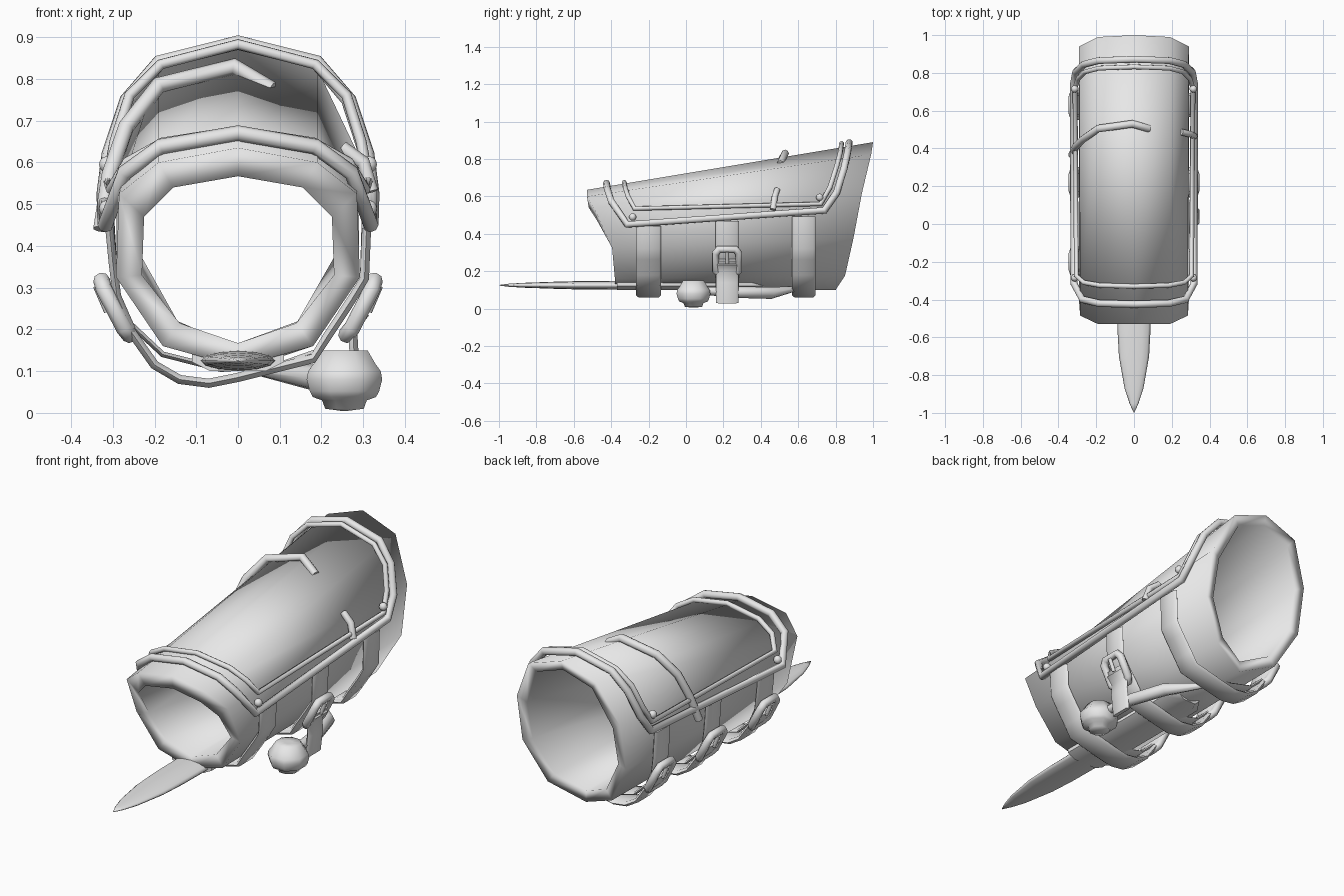
import bpy, bmesh, math
from mathutils import Vector

old = bpy.data.objects.get("Cube")
if old:
    bpy.data.objects.remove(old, do_unlink=True)

GREY = (0.8, 0.8, 0.8, 1)
mat = bpy.data.materials.new("plain grey")
mat.diffuse_color = GREY
mat.use_nodes = True
mat.node_tree.nodes["Principled BSDF"].inputs["Base Color"].default_value = GREY


def finish(name, bm, angle=None):
    bmesh.ops.recalc_face_normals(bm, faces=bm.faces)
    me = bpy.data.meshes.new(name)
    bm.to_mesh(me)
    bm.free()
    me.shade_smooth()
    if angle:
        me.set_sharp_from_angle(angle=math.radians(angle))
    me.materials.append(mat)
    ob = bpy.data.objects.new(name, me)
    bpy.context.collection.objects.link(ob)
    return ob


def loft(name, rings, wrap=False, angle=None):
    """Skin a row of equal rings; wrap joins the last ring to the first."""
    bm = bmesh.new()
    rows = [[bm.verts.new(p) for p in ring] for ring in rings]
    n = len(rows[0])
    pairs = list(zip(rows, rows[1:])) + ([(rows[-1], rows[0])] if wrap else [])
    for a, b in pairs:
        for i in range(n):
            j = (i + 1) % n
            bm.faces.new((a[i], a[j], b[j], b[i]))
    if not wrap:
        bm.faces.new(rows[0])
        bm.faces.new(rows[-1])
    return finish(name, bm, angle)


def tube(name, points, radius, cyclic=False, taper=None):
    cu = bpy.data.curves.new(name, 'CURVE')
    cu.dimensions = '3D'
    cu.bevel_depth = radius
    cu.bevel_resolution = 2
    cu.use_fill_caps = True
    sp = cu.splines.new('POLY')
    sp.points.add(len(points) - 1)
    for i, p in enumerate(points):
        sp.points[i].co = (*p, 1)
        sp.points[i].radius = taper[i] if taper else 1
    sp.use_cyclic_u = cyclic
    sp.use_smooth = True
    cu.materials.append(mat)
    ob = bpy.data.objects.new(name, cu)
    bpy.context.collection.objects.link(ob)
    return ob


def ribbon(name, path, y, width, thick):
    """Soft-edged band following an x-z path."""
    rings = []
    for i, (x, z) in enumerate(path):
        a, b = path[max(i - 1, 0)], path[min(i + 1, len(path) - 1)]
        n = Vector((a[1] - b[1], b[0] - a[0])).normalized() * thick / 2
        rings.append([(x + s * n.x, y + t * width / 2, z + s * n.y)
                      for s, t in ((1, .8), (1, -.8), (0, -1), (-1, -.8), (-1, .8), (0, 1))])
    return loft(name, rings, angle=65)


def mirrored(half):
    """Close a half outline that starts and ends on the centre line."""
    return half + [(-x, y, z) for x, y, z in half[-2:0:-1]]


# Thick ten-sided sleeve
outer_front = [(0, -.53, .635), (.19, -.53, .6), (.285, -.485, .525),
               (.292, -.395, .325), (.18, -.38, .16), (0, -.38, .11)]
outer_back = [(0, 1, .89), (.19, .99, .825), (.29, .94, .615),
              (.29, .895, .375), (.18, .85, .175), (0, .8, .1)]
inner_back = [(0, .985, .84), (.155, .975, .785), (.24, .93, .59),
              (.24, .885, .39), (.145, .845, .22), (0, .8, .157)]
inner_front = [(0, -.52, .567), (.155, -.52, .54), (.225, -.475, .47),
               (.23, -.385, .33), (.14, -.375, .215), (0, -.375, .167)]
loft("sleeve", [mirrored(r) for r in (outer_front, outer_back, inner_back, inner_front)], wrap=True)

# Pair of wire frames around the upper plate
tube("outer_frame", mirrored([
    (0, -.425, .67), (.185, -.42, .638), (.272, -.4, .575), (.318, -.315, .45),
    (.32, .74, .525), (.308, .805, .62), (.265, .845, .75), (.188, .865, .84), (0, .872, .887)]),
    .019, True)
tube("inner_frame", mirrored([
    (0, -.33, .675), (.18, -.325, .647), (.265, -.31, .6), (.305, -.275, .535),
    (.312, .72, .56), (.295, .77, .65), (.26, .805, .76), (.185, .825, .835), (0, .832, .883)]),
    .013, True)

# Corner rivets
for side in (-1, 1):
    for label, y, z in (("front", -.285, .49), ("rear", .715, .595)):
        bm = bmesh.new()
        bmesh.ops.create_uvsphere(bm, u_segments=10, v_segments=6, radius=.02)
        bmesh.ops.translate(bm, verts=bm.verts, vec=(side * .314, y, z))
        finish(f"{label}_rivet", bm)

# Broken crossbar over the top, with its stub on the other side
tube("crossbar", [(-.328, .365, .44), (-.308, .41, .57), (-.268, .45, .685),
                  (-.19, .505, .785), (-.01, .53, .83), (.08, .505, .775)], .02)
tube("crossbar_stub", [(.25, .487, .635), (.3, .475, .6), (.32, .465, .53)], .017)

# Straps hanging under the sleeve
strap_path = [(-.26, .2), (-.2, .115), (-.14, .08), (-.07, .071), (0, .085),
              (.18, .13), (.215, .185), (.27, .268), (.303, .322)]
lining_path = [(-.255, .21), (-.18, .14), (-.04, .105), (.1, .115), (.185, .145)]
upper_path = [(-.3, .36), (-.29, .28), (-.255, .2)]


def buckle(y, side):
    base, along = Vector((side * .293, y, .252)), Vector((side * .034, 0, .066))
    bulge = Vector((side * .014, 0, -.007))
    corners = ((-1, -.7), (-.7, -1), (.7, -1), (1, -.7), (1, .7), (.7, 1), (-.7, 1), (-1, .7))
    frame = [base + along * u + Vector((0, v * .062, 0)) + bulge * (1 - abs(u)) for u, v in corners]
    tube("buckle", frame, .02, True)
    tube("buckle_pin", [base + along * .9 + bulge, base + bulge * 1.3], .01)
    # Short strap end threaded through the frame
    ribbon("buckle_flap", [(side * .306, .26), (side * .287, .225), (side * .25, .175)], y, .11, .022)


for y, width in ((-.2, .135), (.22, .125), (.63, .125)):
    top = .455 + .06 * y
    ribbon("strap", strap_path + [(.308, top)], y, width, .022)
    ribbon("strap_lining", lining_path, y, width * .8, .014)
    ribbon("strap_upper", [(-.308, top)] + upper_path, y, width, .02)
    buckle(y, -1)

# Extra buckle and hanging tongue beside the ball
buckle(.22, 1)
ribbon("hanging_tongue", [(.305, .24), (.275, .2), (.278, .14), (.265, .03)], .22, .12, .022)

# Eight-sided ball
profile = [(.02, .15), (.06, .15), (.08, .118), (.094, .1), (.098, .08),
           (.09, .052), (.082, .038), (.058, .03), (.05, .01), (.01, .005)]
loft("ball", [[(.255 + r * math.cos((k + .5) * math.pi / 4), .04 + r * math.sin((k + .5) * math.pi / 4), z)
               for k in range(8)] for r, z in profile])

# Bent rod from the ball back to the rear strap
tube("bent_rod", [(.255, .1, .095), (.245, .26, .088), (.185, .455, .084), (.02, .6, .108)],
     .032, taper=[.65, .95, 1, .35])

# Blade with a flattened round section
stations = [(.38, .08, .02), (-.38, .09, .024), (-.55, .088, .023), (-.7, .08, .019),
            (-.87, .05, .013), (-.95, .024, .008), (-.998, .002, .002)]
loft("blade", [[(w * math.cos(k * math.pi / 6), y, .125 + h * math.sin(k * math.pi / 6))
                for k in range(12)] for y, w, h in stations])

# Shallow housing holding the blade
loft("blade_housing", [[(-w, y, .145), (w, y, .145), (w, y, .122), (w * .6, y, .1),
                        (-w * .6, y, .1), (-w, y, .122)]
                       for y, w in ((-.37, .11), (.35, .11), (.42, .06))], angle=40)
